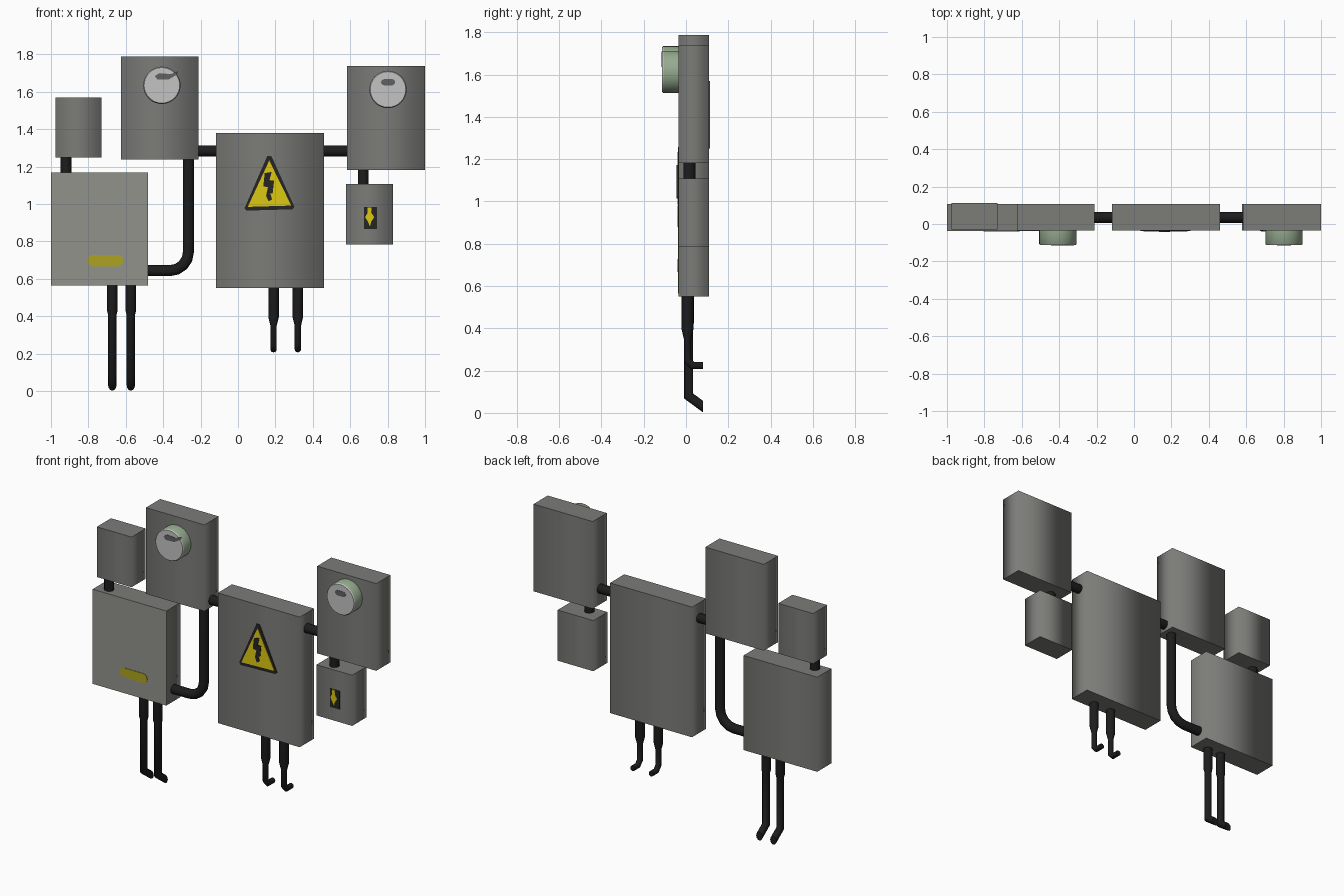
import bpy, bmesh, math
from mathutils import Vector

if "Cube" in bpy.data.objects:
    bpy.data.objects.remove(bpy.data.objects["Cube"])


def mat(name, r, g, b):
    m = bpy.data.materials.new(name)
    m.diffuse_color = (r, g, b, 1)
    m.use_nodes = True
    m.node_tree.nodes["Principled BSDF"].inputs["Base Color"].default_value = m.diffuse_color
    return m


GREY = mat("cabinet grey", 0.20, 0.20, 0.19)
PANEL = mat("panel light grey", 0.29, 0.29, 0.265)
BLACK = mat("cable black", 0.012, 0.012, 0.013)
INK = mat("sign black", 0.018, 0.018, 0.018)
YELLOW = mat("sign yellow", 0.72, 0.58, 0.006)
OCHRE = mat("label yellow", 0.42, 0.37, 0.015)
GREEN = mat("meter green", 0.30, 0.40, 0.27)
LENS = mat("meter lens", 0.55, 0.55, 0.55)
SLOT = mat("meter slot grey", 0.12, 0.12, 0.12)

FRONT, BACK = -0.035, 0.108


def finish(bm, name, mats):
    bmesh.ops.recalc_face_normals(bm, faces=bm.faces)
    me = bpy.data.meshes.new(name)
    bm.to_mesh(me)
    bm.free()
    for m in mats:
        me.materials.append(m)
    ob = bpy.data.objects.new(name, me)
    bpy.context.collection.objects.link(ob)
    return ob


def cabinet(name, x0, x1, z0, z1, y0=FRONT, y1=BACK, panel=False):
    """Box rounded by shading across its upright edges; optional flat front panel."""
    bm = bmesh.new()
    bmesh.ops.create_cube(bm, size=1)
    for v in bm.verts:
        v.co = ((x0 + x1) / 2 + v.co.x * (x1 - x0),
                (y0 + y1) / 2 + v.co.y * (y1 - y0),
                (z0 + z1) / 2 + v.co.z * (z1 - z0))
    bm.normal_update()
    for f in bm.faces:
        f.smooth = True
        if abs(f.normal.z) > 0.9 or (panel and f.normal.y < -0.9):
            for e in f.edges:
                e.smooth = False
        if panel and f.normal.y < -0.9:
            f.material_index = 1
    return finish(bm, name, [GREY, PANEL] if panel else [GREY])


def tube(name, path, radii, side, end=None, n=12):
    """Sweep a circle along a planar path with mitred corners; side is the plane normal."""
    pts, side = [Vector(p) for p in path], Vector(side)
    bm, rings = bmesh.new(), []
    for i, p in enumerate(pts):
        a = (p - pts[max(i - 1, 0)]).normalized()
        b = (pts[min(i + 1, len(pts) - 1)] - p).normalized()
        seg = a if a.length else b
        t = (a + b).normalized()
        if end and i == len(pts) - 1:
            t = Vector(end)
        v = t.cross(side) / t.dot(seg)
        rings.append([bm.verts.new(p + radii[i] * (side * math.cos(k * math.tau / n)
                                                   + v * math.sin(k * math.tau / n)))
                      for k in range(n)])
    for r, s in zip(rings, rings[1:]):
        for k in range(n):
            bm.faces.new((r[k], r[(k + 1) % n], s[(k + 1) % n], s[k])).smooth = True
    for cap in (rings[0], rings[-1]):
        f = bm.faces.new(cap)
        for e in f.edges:
            e.smooth = False
    return finish(bm, name, [BLACK])


def plate(name, pts, y, m, t=0.003):
    """Thin upright plate: outline in x,z with its front at y - t."""
    bm = bmesh.new()
    f = bm.faces.new([bm.verts.new((x, y, z)) for x, z in pts])
    r = bmesh.ops.extrude_face_region(bm, geom=[f])
    for v in r["geom"]:
        if isinstance(v, bmesh.types.BMVert):
            v.co.y -= t
    return finish(bm, name, [m])


def pill(x0, x1, z0, z1, n=6):
    r, zc = (z1 - z0) / 2, (z0 + z1) / 2
    arc = [math.pi * k / n - math.pi / 2 for k in range(n + 1)]
    return ([(x1 - r + r * math.cos(a), zc + r * math.sin(a)) for a in arc]
            + [(x0 + r - r * math.cos(a), zc - r * math.sin(a)) for a in arc])


def meter(name, x, z, r=0.1, n=32):
    """Green drum with a pale lens set in a narrow rim."""
    bm = bmesh.new()
    prof = [(r, FRONT), (r, -0.107), (r * 0.95, -0.113)]
    rings = [[bm.verts.new((x + q * math.cos(k * math.tau / n), y,
                            z + q * math.sin(k * math.tau / n))) for k in range(n)]
             for q, y in prof]
    for i, (a, b) in enumerate(zip(rings, rings[1:])):
        for k in range(n):
            f = bm.faces.new((a[k], a[(k + 1) % n], b[(k + 1) % n], b[k]))
            f.smooth = True
            f.material_index = i
    f = bm.faces.new(rings[-1])
    f.material_index = 1
    for e in f.edges:
        e.smooth = False
    bm.faces.new(rings[0])
    return finish(bm, name, [GREEN, LENS])


# cabinets
cabinet("small_left_box", -0.975, -0.73, 1.25, 1.57, -0.03, 0.113)
cabinet("left_meter_box", -0.625, -0.212, 1.238, 1.788)
cabinet("left_large_box", -1.0, -0.48, 0.565, 1.168, -0.037, 0.106, panel=True)
cabinet("centre_box", -0.118, 0.46, 0.55, 1.38)
cabinet("right_meter_box", 0.583, 1.0, 1.182, 1.738)
cabinet("small_right_box", 0.578, 0.83, 0.785, 1.108)

# meters with display slots
meter("left_meter", -0.407, 1.635)
meter("right_meter", 0.802, 1.613)
plate("left_meter_slot", [(-0.445, 1.685), (-0.42, 1.70), (-0.36, 1.695), (-0.32, 1.71),
                          (-0.33, 1.69), (-0.37, 1.667), (-0.43, 1.665)], -0.112, SLOT)
plate("right_meter_slot", pill(0.765, 0.84, 1.635, 1.668), -0.112, SLOT)

# connecting pipes
YP, R = 0.035, 0.029
for nm, x0, x1 in (("left", -0.24, -0.09), ("right", 0.43, 0.61)):
    tube(nm + "_cross_pipe", [(x0, YP, 1.284), (x1, YP, 1.284)], [R, R], (0, 1, 0))
for nm, x, z0, z1 in (("left", -0.92, 1.14, 1.28), ("right", 0.67, 1.08, 1.21)):
    tube(nm + "_short_pipe", [(x, 0.016, z0), (x, 0.016, z1)], [R, R], (0, 1, 0))
bend = [(-0.365 + 0.1 * math.cos(a), YP, 0.744 - 0.1 * math.sin(a))
        for a in (math.pi / 2 * k / 4 for k in range(5))]
path = [(-0.265, YP, 1.27)] + bend + [(-0.51, YP, 0.644)]
tube("bent_pipe", path, [R] * len(path), (0, 1, 0))

# hanging cables with sleeves, ends turned to the wall
for i, x in enumerate((-0.672, -0.573)):
    tube(f"long_cable_{i + 1}", [(x, 0.01, 0.6), (x, 0.01, 0.43), (x, 0.012, 0.405),
                                 (x, 0.012, 0.08), (x, 0.08, 0.03)],
         [0.028, 0.028, 0.022, 0.022, 0.022], (1, 0, 0), end=(0, 1, 0))
for i, x in enumerate((0.19, 0.32)):
    tube(f"short_cable_{i + 1}", [(x, 0.007, 0.58), (x, 0.007, 0.395), (x, 0.007, 0.35),
                                  (x, 0.007, 0.25), (x, 0.03, 0.224), (x, 0.08, 0.224)],
         [0.028, 0.028, 0.017, 0.017, 0.017, 0.017], (1, 0, 0))

# warning triangle with bolt
plate("triangle_border", [(0.157, 1.258), (0.178, 1.258), (0.302, 0.985), (0.292, 0.972),
                          (0.045, 0.965), (0.035, 0.978)], FRONT, INK)
plate("triangle_face", [(0.167, 1.233), (0.285, 0.992), (0.052, 0.985)], FRONT - 0.003, YELLOW)
plate("triangle_bolt", [(0.143, 1.165), (0.18, 1.172), (0.168, 1.128), (0.193, 1.125),
                        (0.185, 1.055), (0.172, 1.06), (0.182, 1.025), (0.163, 1.015),
                        (0.15, 1.045), (0.16, 1.09), (0.135, 1.095)], FRONT - 0.006, INK)

# small warning label
plate("label_back", [(0.674, 0.984), (0.743, 0.984), (0.743, 0.867), (0.674, 0.867)], FRONT, INK)
plate("label_bolt", [(0.692, 0.982), (0.714, 0.982), (0.712, 0.955), (0.728, 0.93),
                     (0.712, 0.905), (0.706, 0.88), (0.692, 0.91), (0.68, 0.93),
                     (0.692, 0.952)], FRONT - 0.003, YELLOW)

# yellow strip on the large left box
plate("yellow_strip", pill(-0.805, -0.613, 0.667, 0.727), -0.037, OCHRE)
